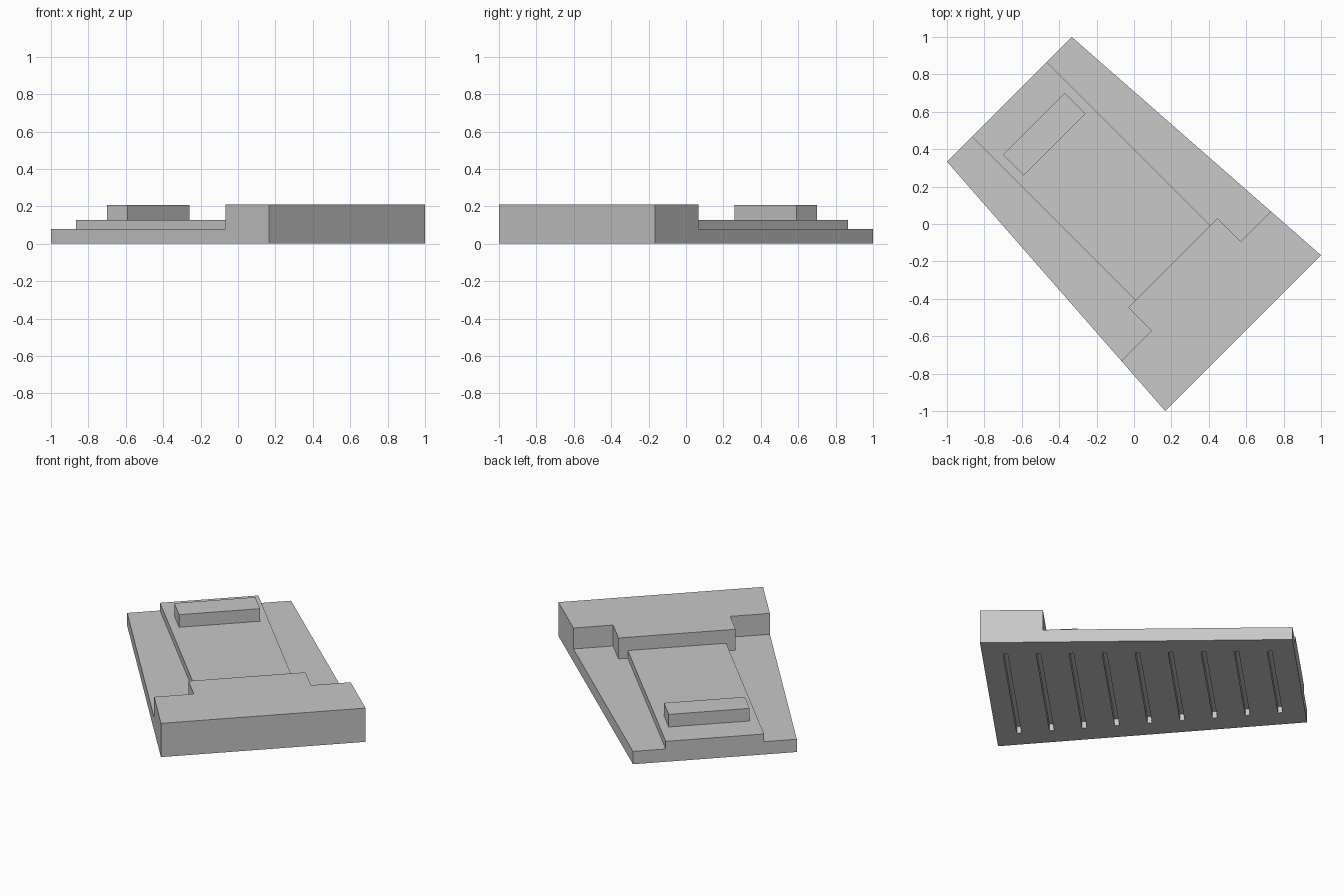
import bpy, bmesh, math

cube = bpy.data.objects.get("Cube")
if cube:
    bpy.data.objects.remove(cube, do_unlink=True)

TURN = math.radians(45)      # the whole part lies diagonally
V_FRONT, V_BACK = -0.825, 0.943
HALF_FRONT, HALF_BACK = 0.589, 0.4715
DECK_Z, PLATE_Z, LUG_Z, HEAD_Z = 0.08, 0.128, 0.207, 0.211

grey = bpy.data.materials.new("plain grey")
grey.use_nodes = True
colour = (0.58, 0.58, 0.58, 1)
grey.diffuse_color = colour
grey.node_tree.nodes["Principled BSDF"].inputs["Base Color"].default_value = colour


def half_width(v):
    """Half width of the tapered deck at length position v."""
    t = (v - V_FRONT) / (V_BACK - V_FRONT)
    return HALF_FRONT + (HALF_BACK - HALF_FRONT) * t


def add_prism(bm, half, z0, z1):
    """Extrude an outline given by its right half and mirrored across the length axis."""
    outline = half + [(-u, v) for u, v in reversed(half)]
    face = bm.faces.new([bm.verts.new((u, v, z0)) for u, v in outline])
    top = bmesh.ops.extrude_face_region(bm, geom=[face])["geom"]
    for item in top:
        if isinstance(item, bmesh.types.BMVert):
            item.co.z = z1


def make_part(name, prisms):
    bm = bmesh.new()
    for half, z0, z1 in prisms:
        add_prism(bm, half, z0, z1)
    bmesh.ops.recalc_face_normals(bm, faces=bm.faces)
    mesh = bpy.data.meshes.new(name)
    bm.to_mesh(mesh)
    bm.free()
    mesh.materials.append(grey)
    obj = bpy.data.objects.new(name, mesh)
    obj.rotation_euler.z = TURN
    bpy.context.collection.objects.link(obj)
    return obj


# Tapered deck
deck = make_part("deck", [([(HALF_FRONT, V_FRONT), (HALF_BACK, V_BACK)], 0, DECK_Z)])

# Thick head block with a central tab
head = [(HALF_FRONT, V_FRONT), (half_width(-0.469), -0.469), (0.337, -0.469), (0.337, -0.293)]
make_part("head_block", [(head, DECK_Z, HEAD_Z)])

# Raised plate running from the tab to the back edge, and its cross lug
make_part("raised_plate", [([(0.283, -0.293), (0.283, V_BACK)], DECK_Z, PLATE_Z)])
make_part("cross_lug", [([(0.233, 0.601), (0.233, 0.757)], PLATE_Z, LUG_Z)])

# Row of narrow slots cut into the underside
slots = []
for i in range(9):
    v = -0.693 + i * 0.1868
    reach = half_width(v) - 0.131
    slots.append(([(reach, v - 0.013), (reach, v + 0.013)], -0.05, 0.042))
cutter = make_part("slot_cutter", slots)
cutter.hide_render = True
cutter.hide_set(True)
cut = deck.modifiers.new("slots", "BOOLEAN")
cut.operation = "DIFFERENCE"
cut.solver = "EXACT"
cut.object = cutter
